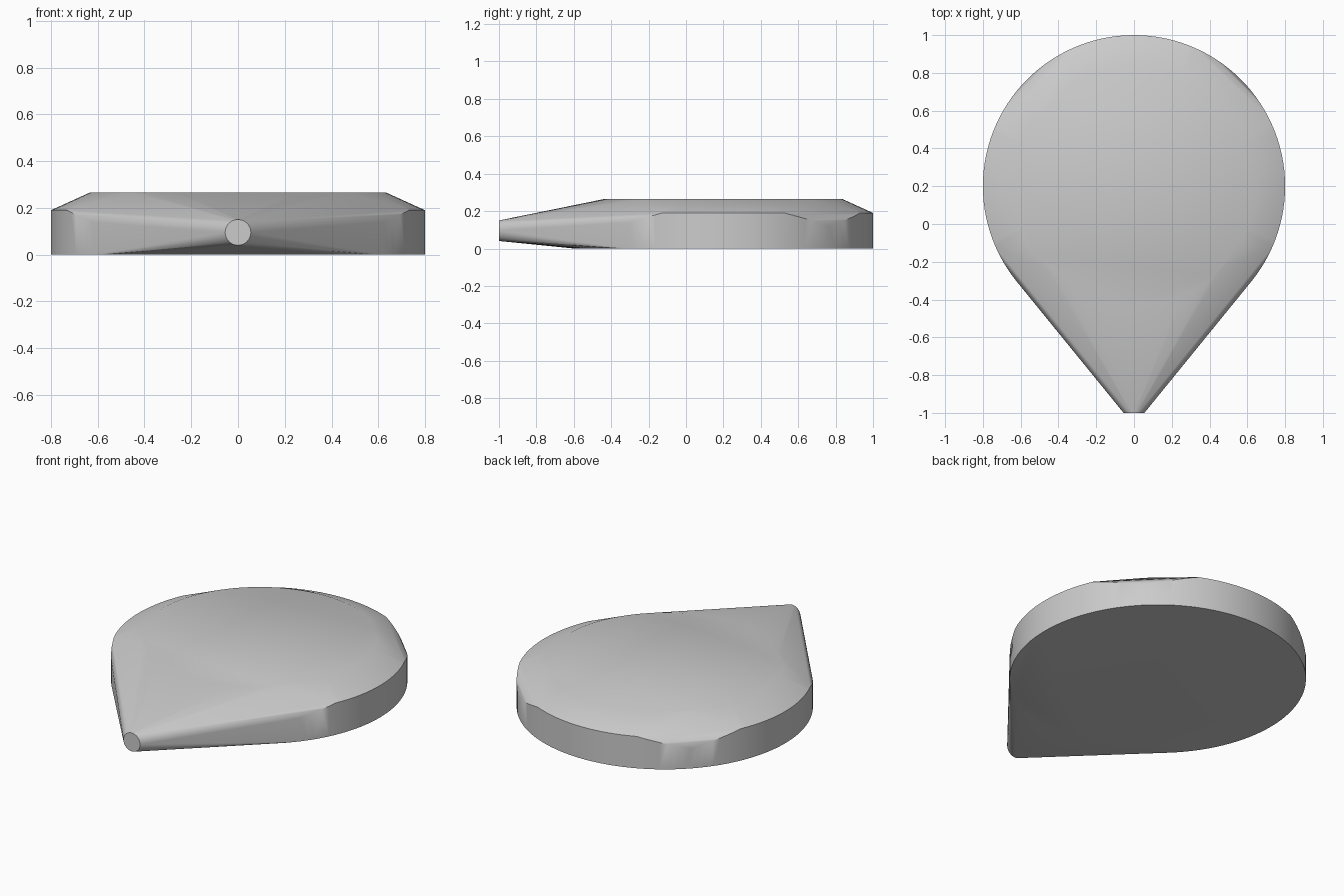
import bpy, bmesh
from math import sin, cos, radians

cube = bpy.data.objects.get("Cube")
if cube:
    bpy.data.objects.remove(cube, do_unlink=True)

CENTRE_Y = 0.2
STEPS = 120
RIM_Z, NOTCH_Z = 0.19, 0.12
NOTCH_HALF = 21          # half angle of each diagonal notch

grey = bpy.data.materials.new("plain_grey")
grey.use_nodes = True
colour = (0.6, 0.6, 0.6, 1)
grey.diffuse_color = colour
grey.node_tree.nodes["Principled BSDF"].inputs["Base Color"].default_value = colour


def disc_point(radius, angle, z):
    a = radians(angle)
    return (radius * cos(a), CENTRE_Y + radius * sin(a), z)


def rim_height(angle):
    """Rim dips to a low corner on each diagonal."""
    off = abs(angle % 90 - 45)
    return NOTCH_Z + (RIM_Z - NOTCH_Z) * min(1, off / NOTCH_HALF)


# Round body: bottom disc, notched rim and smaller top disc
points = []
for i in range(STEPS):
    angle = 360 * i / STEPS
    points.append(disc_point(0.8, angle, 0))
    points.append(disc_point(0.8, angle, rim_height(angle)))
    points.append(disc_point(0.635, angle, 0.265))

# Round tip at the front
for i in range(32):
    a = radians(360 * i / 32)
    points.append((0.055 * cos(a), -1, 0.095 + 0.055 * sin(a)))

# Stretch one skin over the discs and the tip
bm = bmesh.new()
for p in points:
    bm.verts.new(p)
hull = bmesh.ops.convex_hull(bm, input=bm.verts)
loose = {g for g in hull["geom_interior"] + hull["geom_unused"]
         if isinstance(g, bmesh.types.BMVert)}
bmesh.ops.delete(bm, geom=list(loose), context='VERTS')
bmesh.ops.dissolve_limit(bm, angle_limit=radians(0.2), verts=bm.verts, edges=bm.edges)
bmesh.ops.recalc_face_normals(bm, faces=bm.faces)

mesh = bpy.data.meshes.new("teardrop_body")
bm.to_mesh(mesh)
bm.free()
mesh.materials.append(grey)
body = bpy.data.objects.new("teardrop_body", mesh)
bpy.context.collection.objects.link(body)

bpy.context.view_layer.objects.active = body
body.select_set(True)
bpy.ops.object.shade_smooth_by_angle(angle=radians(35))
